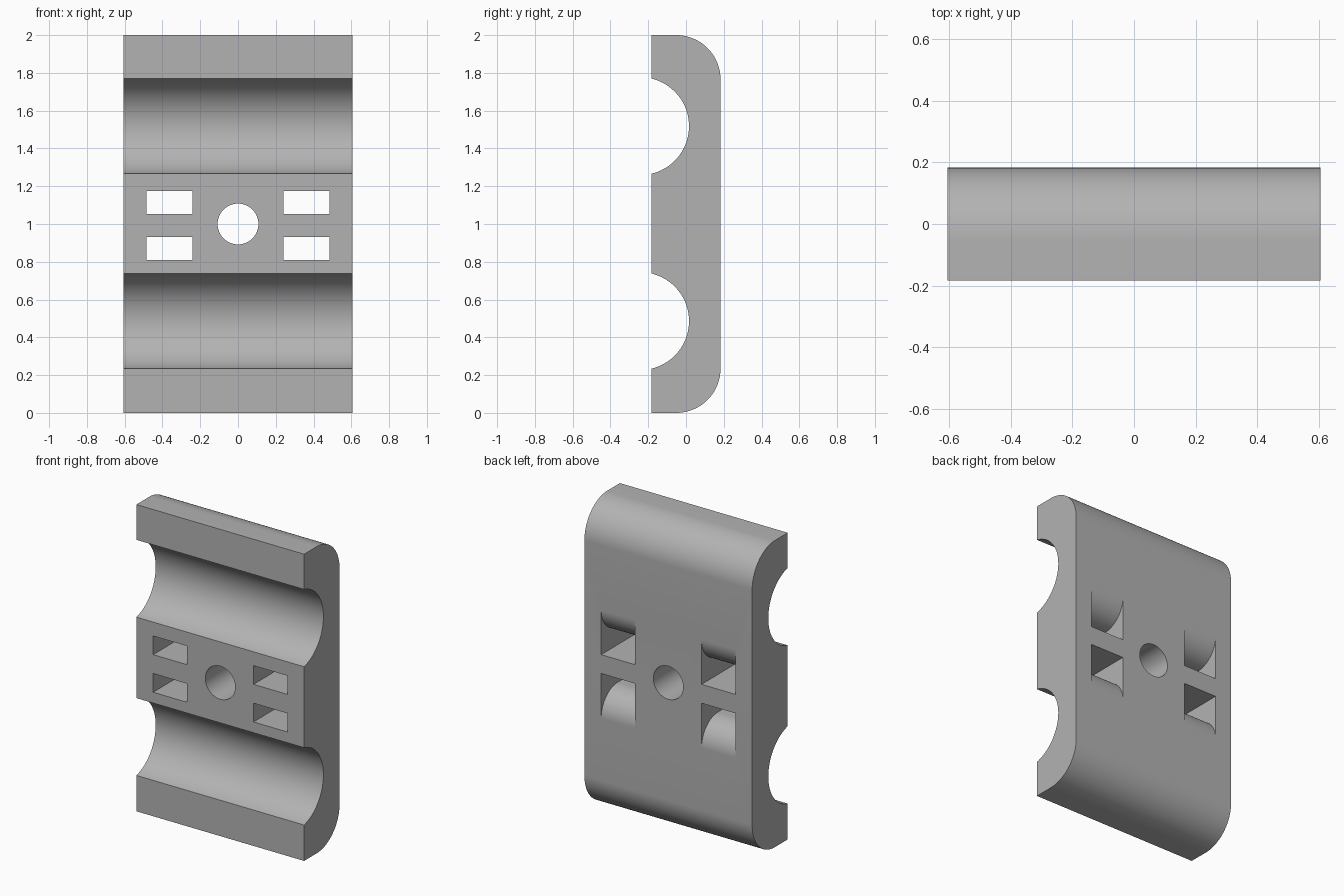
import bpy, bmesh
from math import pi, sin, cos, asin
from mathutils import Matrix, Vector

cube = bpy.data.objects.get("Cube")
if cube:
    bpy.data.objects.remove(cube, do_unlink=True)

HALF_X, HALF_Y, TOP = 0.605, 0.183, 2.0
CORNER = 0.235

grey = bpy.data.materials.new("plain_grey")
grey.use_nodes = True
colour = (0.45, 0.45, 0.45, 1)
grey.diffuse_color = colour
grey.node_tree.nodes["Principled BSDF"].inputs["Base Color"].default_value = colour


def arc(cy, cz, r, start, end, steps):
    """Points (y, z) along a circular arc."""
    angles = [start + (end - start) * i / steps for i in range(steps + 1)]
    return [(cy + r * cos(a), cz + r * sin(a)) for a in angles]


def extrude_profile(name, points, x0, x1):
    """Solid made by sweeping a (y, z) outline along x."""
    bm = bmesh.new()
    face = bm.faces.new([bm.verts.new((x0, y, z)) for y, z in points])
    moved = bmesh.ops.extrude_face_region(bm, geom=[face])["geom"]
    verts = [v for v in moved if isinstance(v, bmesh.types.BMVert)]
    bmesh.ops.translate(bm, verts=verts, vec=Vector((x1 - x0, 0, 0)))
    bmesh.ops.recalc_face_normals(bm, faces=bm.faces)
    return finish(name, bm)


def finish(name, bm):
    mesh = bpy.data.meshes.new(name)
    bm.to_mesh(mesh)
    bm.free()
    mesh.materials.append(grey)
    obj = bpy.data.objects.new(name, mesh)
    bpy.context.collection.objects.link(obj)
    return obj


# Body outline: rounded back corners and two round grooves in the front
r, groove_y = 0.259, -0.243
reach = asin((-HALF_Y - groove_y) / r)
span = pi / 2 - reach
outline = [(-HALF_Y, 0)]
outline += arc(HALF_Y - CORNER, CORNER, CORNER, -pi / 2, 0, 24)
outline += arc(HALF_Y - CORNER, TOP - CORNER, CORNER, 0, pi / 2, 24)
outline.append((-HALF_Y, TOP))
for groove_z in (1.518, 0.486):
    outline += arc(groove_y, groove_z, r, span, -span, 40)
body = extrude_profile("clamp_body", outline, -HALF_X, HALF_X)

# Strap slots: straight at the front, flaring towards the back
bend, gap, front_height, middle = 0.17, 0.0615, 0.122, 0.992
edge = gap + front_height
slot = [(-0.3, gap), (0.3, gap), (0.3, edge + bend)]
slot += arc(HALF_Y - bend, edge + bend, bend, 0, -pi / 2, 20)
slot.append((-0.3, edge))
cutters = []
for side in (-1, 1):
    for up in (-1, 1):
        points = [(y, middle + up * z) for y, z in slot]
        cutters.append(extrude_profile("slot_cutter", points, side * 0.24, side * 0.484))

# Central bolt hole
bm = bmesh.new()
bmesh.ops.create_cone(bm, cap_ends=True, segments=64, radius1=0.108, radius2=0.108, depth=1,
                      matrix=Matrix.Translation((0, 0, 1)) @ Matrix.Rotation(pi / 2, 4, "X"))
cutters.append(finish("hole_cutter", bm))

# Cut the openings, then drop the cutters
bpy.context.view_layer.objects.active = body
body.select_set(True)
for cutter in cutters:
    cutter.hide_render = True
    mod = body.modifiers.new("opening", "BOOLEAN")
    mod.object = cutter
    mod.solver = "EXACT"
    bpy.ops.object.modifier_apply(modifier=mod.name)
    bpy.data.objects.remove(cutter, do_unlink=True)

bpy.ops.object.select_all(action="DESELECT")
body.select_set(True)
bpy.ops.object.shade_smooth_by_angle(angle=pi / 6)
